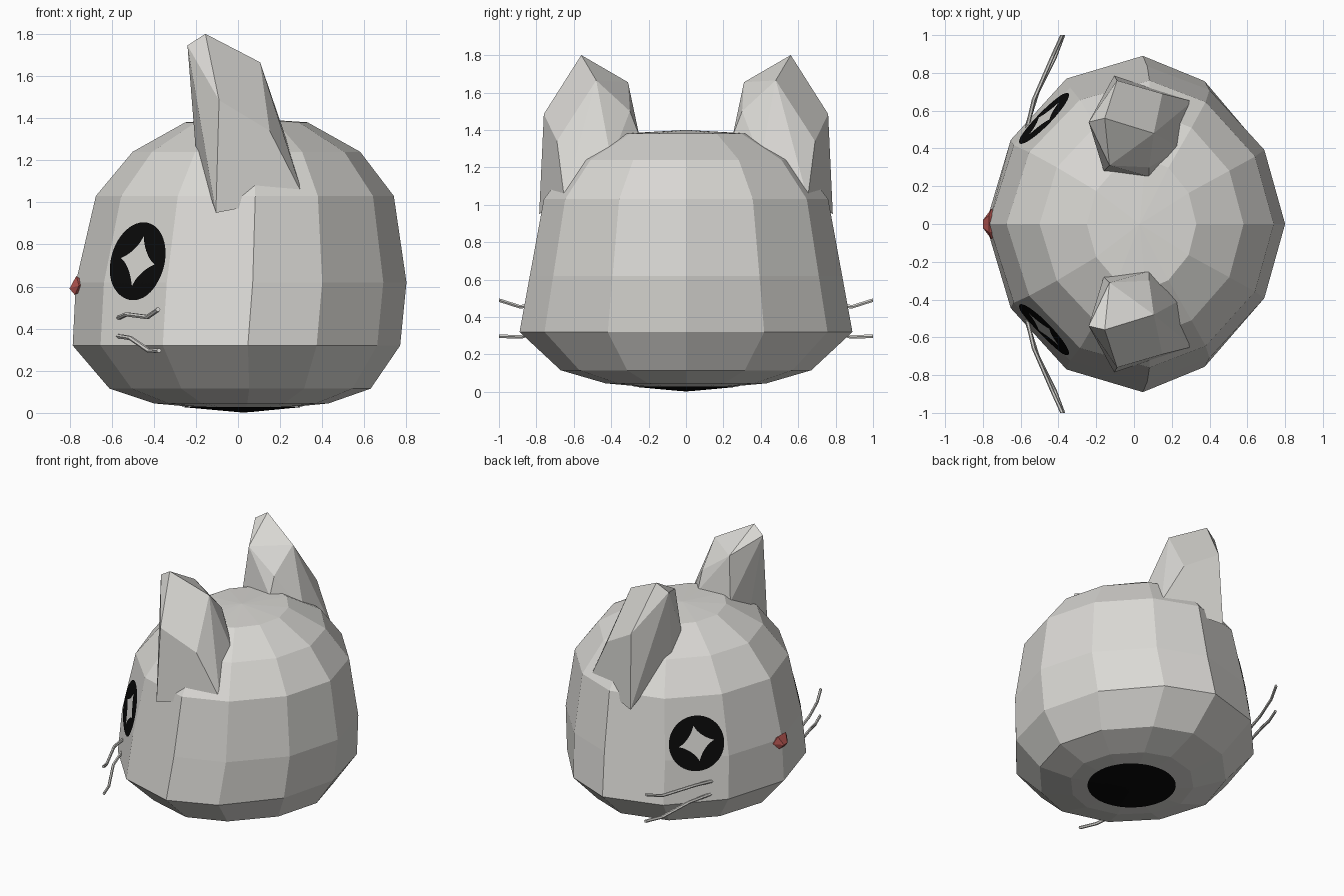
import bpy, bmesh, math
from mathutils import Vector
from mathutils.bvhtree import BVHTree

if "Cube" in bpy.data.objects:
    bpy.data.objects.remove(bpy.data.objects["Cube"])


def material(name, rgb):
    m = bpy.data.materials.new(name)
    m.diffuse_color = (*rgb, 1)
    m.use_nodes = True
    m.node_tree.nodes["Principled BSDF"].inputs["Base Color"].default_value = m.diffuse_color
    return m


FUR = material("pale grey fur", (0.70, 0.69, 0.66))
BLACK = material("black", (0.003, 0.003, 0.003))
RED = material("dull red", (0.50, 0.10, 0.09))


def add_object(name, bm, mat):
    bmesh.ops.recalc_face_normals(bm, faces=bm.faces[:])
    me = bpy.data.meshes.new(name)
    bm.to_mesh(me)
    me.materials.append(mat)
    ob = bpy.data.objects.new(name, me)
    bpy.context.collection.objects.link(ob)
    return ob


def hull(name, points, mat):
    bm = bmesh.new()
    verts = [bm.verts.new(p) for p in points]
    res = bmesh.ops.convex_hull(bm, input=verts)
    junk = {g for g in res["geom_interior"] + res["geom_unused"] if isinstance(g, bmesh.types.BMVert)}
    bmesh.ops.delete(bm, geom=list(junk), context='VERTS')
    bmesh.ops.dissolve_limit(bm, angle_limit=math.radians(3), verts=bm.verts[:], edges=bm.edges[:])
    return add_object(name, bm, mat)


# Head: twelve-sided rings (z, front x, back x, half width) closed by poles
half = [(1, 0), (.86, .47), (.49, .85), (.07, 1), (-.45, .865), (-.83, .5), (-1, 0)]
outline = half + [(x, -y) for x, y in half[-2:0:-1]]
rings = [(.045, -.40, .43, .43), (.115, -.61, .63, .67), (.32, -.785, .77, .89),
         (.62, -.77, .80, .835), (1.03, -.675, .74, .76), (1.24, -.50, .58, .60),
         (1.38, -.25, .33, .35)]
bm = bmesh.new()
loops = []
for z, x0, x1, hy in rings:
    cx, hx = (x0 + x1) / 2, (x1 - x0) / 2
    loops.append([bm.verts.new((cx + hx * u, hy * v, z)) for u, v in outline])
n = len(outline)
for a, b in zip(loops, loops[1:]):
    for i in range(n):
        j = (i + 1) % n
        bm.faces.new((a[i], a[j], b[j], b[i]))
for loop, z in ((loops[0], .006), (loops[-1], 1.40)):
    pole = bm.verts.new((.03, 0, z))
    for i in range(n):
        bm.faces.new((loop[i], loop[(i + 1) % n], pole))
head = add_object("head", bm, FUR)
bm.normal_update()
surface = BVHTree.FromBMesh(bm)


def decal(name, center, u, v, inner, radius, mat, steps=48, bands=8):
    """Thin painted patch laid on the head between inner(angle) and radius."""
    u, v, center = Vector(u).normalized(), Vector(v).normalized(), Vector(center)
    w = u.cross(v)
    if w.dot(center - Vector((0, 0, .7))) < 0:
        w = -w
    d = bmesh.new()
    grid = []
    for k in range(bands + 1):
        row = []
        for i in range(steps):
            t = 2 * math.pi * i / steps
            r = inner(t) + (radius - inner(t)) * k / bands
            p = center + (u * math.cos(t) + v * math.sin(t)) * r
            hit = surface.ray_cast(p + w * .5, -w)[0]
            row.append(d.verts.new((hit if hit else p) + w * .005))
        grid.append(row)
    for a, b in zip(grid, grid[1:]):
        for i in range(steps):
            j = (i + 1) % steps
            f = d.faces.new((a[i], a[j], b[j], b[i]))
            f.normal_update()
            if f.normal.dot(w) < 0:
                f.normal_flip()
    me = bpy.data.meshes.new(name)
    d.to_mesh(me)
    me.materials.append(mat)
    bpy.context.collection.objects.link(bpy.data.objects.new(name, me))


def sparkle(t):
    # four-pointed star, slightly tilted
    c, s = abs(math.cos(t + .14)), abs(math.sin(t + .14))
    return .125 / (c ** .72 + s ** .72) ** (1 / .72)


for side, label in ((1, "left"), (-1, "right")):
    # Eyes: black rings around a star-shaped opening
    decal("eye_" + label, (-.488, .57 * side, .72), (.67, .74 * side, 0), (0, 0, 1),
          sparkle, .185, BLACK)

    # Ears
    ear = [(-.155, .56, 1.80), (-.24, .54, 1.745), (-.09, .76, 1.485), (.105, .48, 1.665),
           (.15, .69, 1.34), (-.13, .31, 1.655), (.08, .30, 1.50), (-.105, .785, .95),
           (.31, .65, 1.03), (.25, .40, 1.24), (.08, .25, 1.37), (-.16, .28, 1.34),
           (-.20, .45, 1.24)]
    hull("ear_" + label, [(x, y * side, z) for x, y, z in ear], FUR)

    # Whiskers: thin bent tubes
    paths = {"upper": [(-.57, .49, .45), (-.53, .66, .468), (-.43, .89, .455), (-.38, 1, .49)],
             "lower": [(-.57, .51, .365), (-.51, .70, .355), (-.42, .88, .293), (-.375, 1, .297)]}
    for level, path in paths.items():
        bm = bmesh.new()
        previous = None
        for x, y, z in path:
            ring = [bm.verts.new((x + .011 * math.cos(k * math.pi / 3), y * side,
                                  z + .011 * math.sin(k * math.pi / 3))) for k in range(6)]
            if previous:
                for k in range(6):
                    m = (k + 1) % 6
                    bm.faces.new((previous[k], previous[m], ring[m], ring[k]))
            else:
                bm.faces.new(ring)
            previous = ring
        bm.faces.new(previous)
        add_object("whisker_%s_%s" % (level, label), bm, FUR)

# Nose
hull("nose", [(x, y * s, z) for s in (1, -1) for x, y, z in
              [(-.80, .02, .59), (-.755, .08, .605), (-.768, .045, .65),
               (-.775, .04, .56), (-.70, .03, .60)]], RED)

# Round black patch underneath
decal("base_patch", (.02, 0, .02), (1, 0, 0), (0, 1, 0), lambda t: 0.0005, .29, BLACK)
